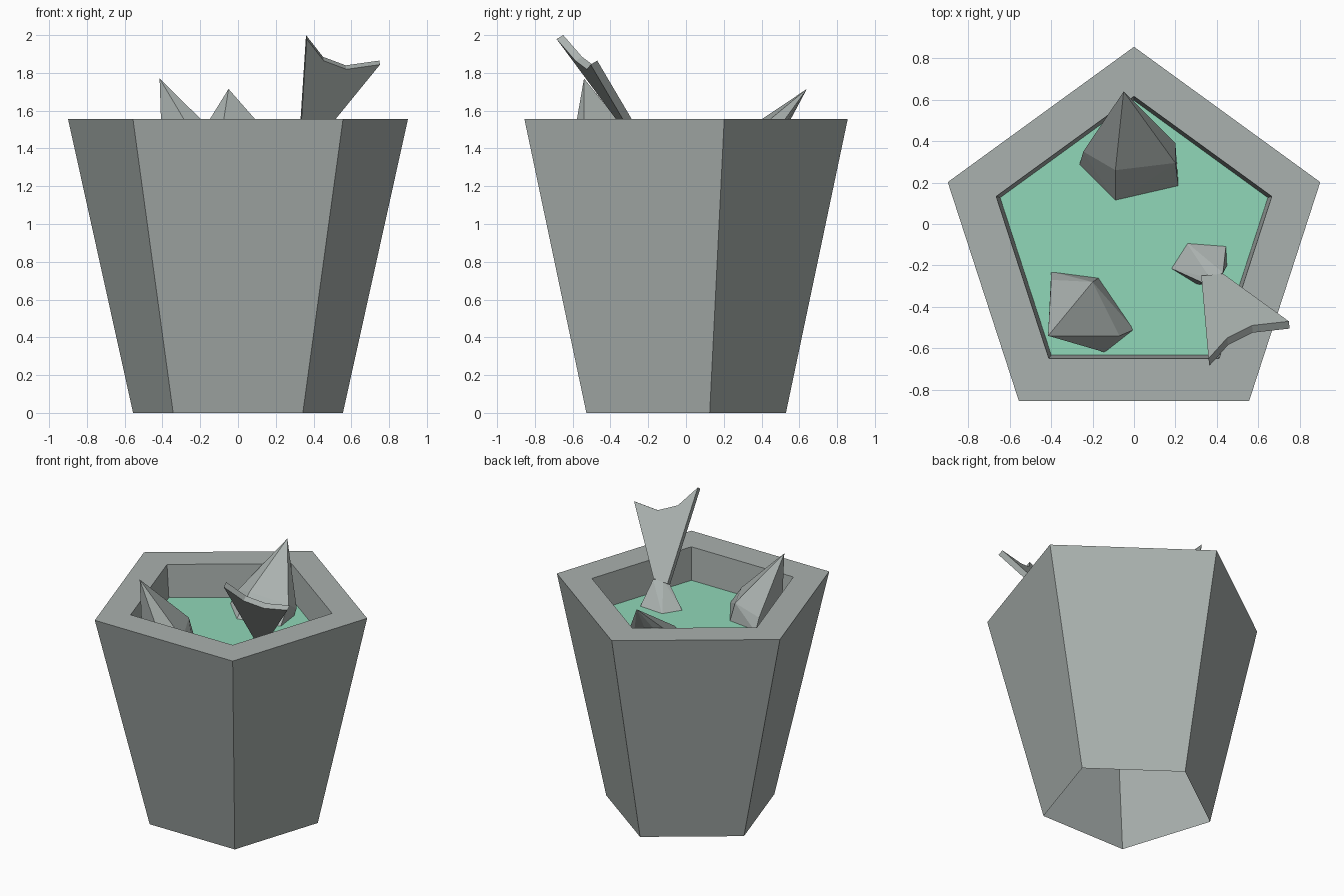
import bpy, bmesh, math
from mathutils import Vector

if "Cube" in bpy.data.objects:
    bpy.data.objects.remove(bpy.data.objects["Cube"])


def material(name, rgb):
    m = bpy.data.materials.new(name)
    m.diffuse_color = (*rgb, 1)
    m.use_nodes = True
    m.node_tree.nodes["Principled BSDF"].inputs["Base Color"].default_value = m.diffuse_color
    return m


GREY = material("pale grey", (0.40, 0.44, 0.425))
GREEN = material("sea green", (0.28, 0.68, 0.48))
WATER_Z = 1.32


def finish(bm, name, mat):
    me = bpy.data.meshes.new(name)
    bm.to_mesh(me)
    bm.free()
    me.materials.append(mat)
    ob = bpy.data.objects.new(name, me)
    bpy.context.collection.objects.link(ob)
    return ob


def pentagon(bm, radius, cy, z):
    # five-sided ring with one corner pointing to the back
    return [bm.verts.new((-radius * math.sin(i * math.tau / 5),
                          cy + radius * math.cos(i * math.tau / 5), z)) for i in range(5)]


def hull(name, points):
    bm = bmesh.new()
    for p in points:
        bm.verts.new(p)
    res = bmesh.ops.convex_hull(bm, input=bm.verts)
    loose = [v for v in bm.verts if not v.link_faces]
    bmesh.ops.delete(bm, geom=loose, context='VERTS')
    bmesh.ops.recalc_face_normals(bm, faces=bm.faces)
    return finish(bm, name, GREY)


# Bucket: flared outer wall, flat rim, inner wall; open underneath
bm = bmesh.new()
rings = [pentagon(bm, *r) for r in ((0.584, -0.055, 0), (0.946, -0.09, 1.555),
                                    (0.70, -0.083, 1.555), (0.68, -0.083, WATER_Z))]
for a, b in zip(rings, rings[1:]):
    for i in range(5):
        j = (i + 1) % 5
        bm.faces.new((a[i], a[j], b[j], b[i]))
finish(bm, "bucket", GREY)

# Water surface
bm = bmesh.new()
bm.faces.new(pentagon(bm, 0.68, -0.083, WATER_Z))
finish(bm, "water", GREEN)

# Fish head at the back, leaning backwards
hull("back_fish_head", [
    (-0.05, 0.64, 1.715),
    (-0.245, 0.35, 1.40), (-0.09, 0.26, 1.46), (0.20, 0.295, 1.43),
    (0.20, 0.39, 1.37), (-0.05, 0.45, 1.36),
    (-0.265, 0.28, 1.31), (-0.09, 0.105, 1.31), (0.215, 0.175, 1.31),
    (0.18, 0.36, 1.26), (-0.2, 0.33, 1.26)])

# Fish head at the front left, leaning outwards
hull("front_fish_head", [
    (-0.415, -0.54, 1.77),
    (-0.07, -0.54, 1.43), (-0.20, -0.28, 1.45), (-0.40, -0.27, 1.40),
    (0.0, -0.51, 1.31), (-0.17, -0.26, 1.31), (-0.40, -0.23, 1.31),
    (-0.40, -0.53, 1.31), (-0.14, -0.62, 1.31)])

# Rear body of the diving fish, narrowing to the tail
hull("tail_stem", [
    (0.17, -0.21, 1.31), (0.25, -0.085, 1.31), (0.445, -0.10, 1.31),
    (0.45, -0.20, 1.31), (0.30, -0.29, 1.31),
    (0.335, -0.285, 1.45), (0.37, -0.265, 1.47), (0.43, -0.235, 1.47),
    (0.40, -0.30, 1.45)])

# Forked tail fin as a thin slab
bm = bmesh.new()
outline = [(0.325, -0.25, 1.46), (0.36, -0.65, 2.0), (0.45, -0.55, 1.885),
           (0.57, -0.49, 1.84), (0.748, -0.47, 1.865), (0.43, -0.24, 1.475)]
offset = Vector((0.004, -0.035, -0.021))
top = [bm.verts.new(p) for p in outline]
low = [bm.verts.new(Vector(p) + offset) for p in outline]
bm.faces.new(top)
bm.faces.new(low[::-1])
for i in range(6):
    j = (i + 1) % 6
    bm.faces.new((top[j], top[i], low[i], low[j]))
bmesh.ops.recalc_face_normals(bm, faces=bm.faces)
finish(bm, "tail_fin", GREY)
